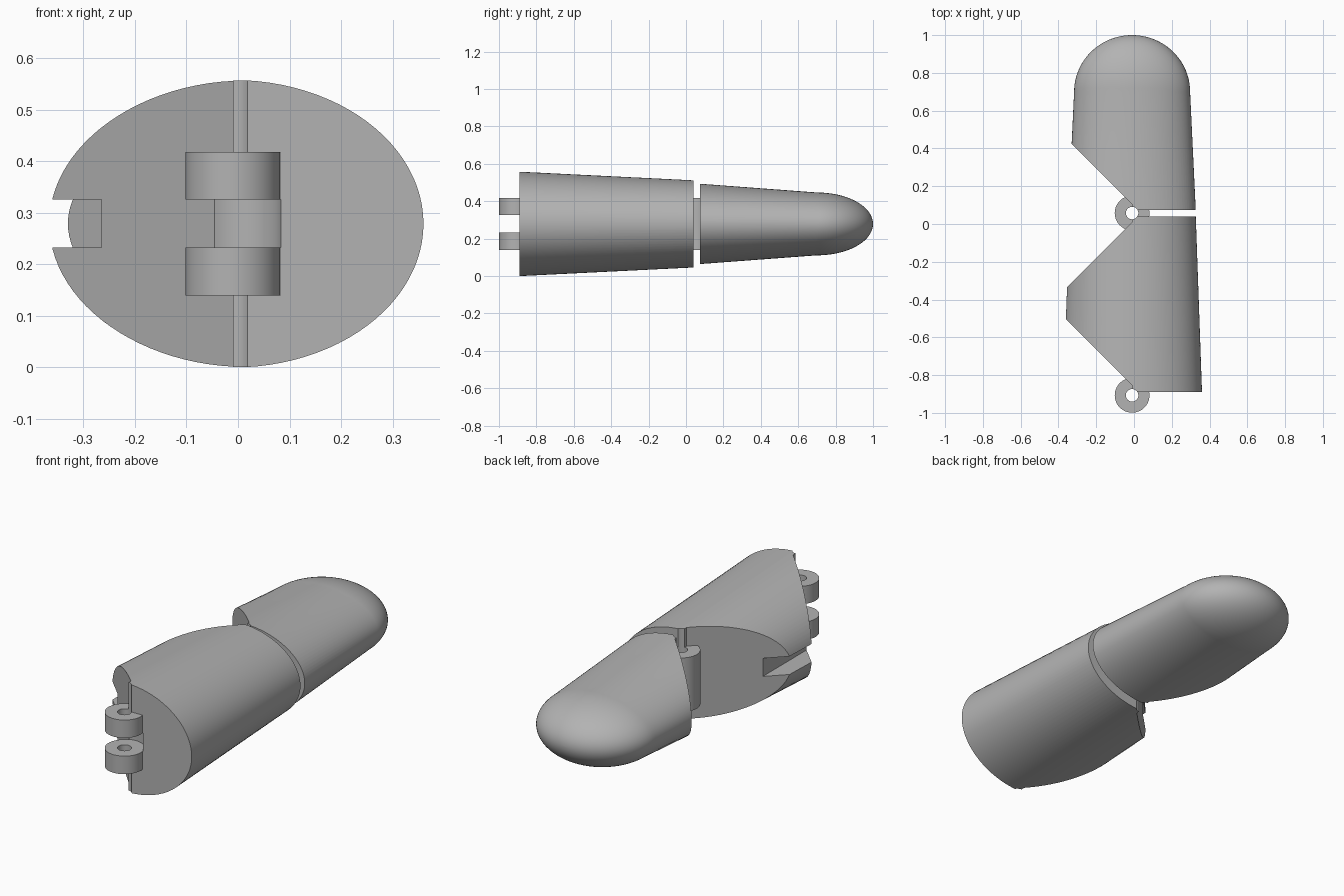
import bpy, bmesh, math

cube = bpy.data.objects.get("Cube")
if cube:
    bpy.data.objects.remove(cube, do_unlink=True)

grey = bpy.data.materials.new("Plain Grey")
grey.use_nodes = True
colour = (0.45, 0.45, 0.45, 1)
grey.diffuse_color = colour
grey.node_tree.nodes["Principled BSDF"].inputs["Base Color"].default_value = colour

CX, CZ = -0.01, 0.279           # finger axis
PIN_R, LUG_R, SLOT_R = 0.033, 0.092, 0.095
LOW, MID_LOW, MID_HIGH, HIGH = 0.14, 0.233, 0.326, 0.418
BASE_Y, JOINT_Y = -0.907, 0.058  # hinge axes


def finish(name, bm):
    bmesh.ops.recalc_face_normals(bm, faces=bm.faces)
    mesh = bpy.data.meshes.new(name)
    bm.to_mesh(mesh)
    bm.free()
    obj = bpy.data.objects.new(name, mesh)
    bpy.context.collection.objects.link(obj)
    mesh.materials.append(grey)
    return obj


def loft(name, sections, sides=96):
    """Skin elliptical sections (y, half width, half height) along y."""
    bm = bmesh.new()
    rings = []
    for y, rx, rz in sections:
        angles = [2 * math.pi * i / sides for i in range(sides)]
        rings.append([bm.verts.new((CX + rx * math.cos(a), y, CZ + rz * math.sin(a)))
                      for a in angles])
    for a, b in zip(rings, rings[1:]):
        for i in range(sides):
            j = (i + 1) % sides
            bm.faces.new((a[i], a[j], b[j], b[i]))
    bm.faces.new(rings[0])
    bm.faces.new(rings[-1])
    return finish(name, bm)


def prism(name, outline, z0, z1):
    bm = bmesh.new()
    base = bm.faces.new([bm.verts.new((x, y, z0)) for x, y in outline])
    top = bmesh.ops.extrude_face_region(bm, geom=[base])["geom"]
    bmesh.ops.translate(bm, vec=(0, 0, z1 - z0),
                        verts=[v for v in top if isinstance(v, bmesh.types.BMVert)])
    return finish(name, bm)


def cylinder(name, y, r, z0, z1, sides=64):
    outline = [(CX + r * math.cos(2 * math.pi * i / sides),
                y + r * math.sin(2 * math.pi * i / sides)) for i in range(sides)]
    return prism(name, outline, z0, z1)


def boolean(obj, cutter, operation="DIFFERENCE"):
    mod = obj.modifiers.new("cut", "BOOLEAN")
    mod.operation, mod.object, mod.solver = operation, cutter, "EXACT"
    bpy.context.view_layer.objects.active = obj
    bpy.ops.object.modifier_apply(modifier=mod.name)
    bpy.data.objects.remove(cutter, do_unlink=True)


def smooth(obj):
    bpy.ops.object.select_all(action="DESELECT")
    obj.select_set(True)
    bpy.context.view_layer.objects.active = obj
    bpy.ops.object.shade_smooth_by_angle(angle=math.radians(30))


def knuckle(name, y, z0, z1):
    lug = cylinder(name, y, LUG_R, z0, z1)
    boolean(lug, cylinder("pin_cutter", y, PIN_R, z0 - 0.1, z1 + 0.1))
    smooth(lug)


# Lower segment: tapered ellipse trimmed by two 45 degree bevels
lower = loft("lower_segment", [(-1, 0.374, 0.285), (-0.89, 0.37, 0.279), (0.1, 0.335, 0.23)])
boolean(lower, prism("trim", [(0.6, -0.89), (0.6, 0.04), (CX, 0.04), (CX, 0.01),
                              (-0.4425, -0.4225), (CX, -0.855), (CX, -0.89)], -1, 1),
        "INTERSECT")
boolean(lower, cylinder("slot", BASE_Y, SLOT_R, MID_LOW, MID_HIGH))
for z0, z1 in ((LOW, MID_LOW), (MID_HIGH, HIGH)):
    boolean(lower, cylinder("slot", JOINT_Y, SLOT_R, z0, z1))
for y in (BASE_Y, JOINT_Y):
    boolean(lower, cylinder("pin_cutter", y, PIN_R, -1, 1))
# Channel along the inner ridge
boolean(lower, prism("channel", [(-0.6, -1), (-0.265, -1), (-0.265, 0.3), (-0.6, 0.3)],
                     MID_LOW, MID_HIGH))
smooth(lower)

# Fingertip: tapered ellipse ending in a rounded cap
sections = [(0.03, 0.339, 0.218), (0.7, 0.307, 0.168)]
for i in range(1, 25):
    t = math.radians(89.5) * i / 24
    sections.append((0.7 + 0.3 * math.sin(t), 0.307 * math.cos(t), 0.168 * math.cos(t)))
tip = loft("fingertip", sections)
boolean(tip, prism("trim", [(0.6, 0.075), (0.6, 1.2), (-0.6, 1.2), (-0.6, 0.695),
                            (CX, 0.105), (CX, 0.075)], -1, 1), "INTERSECT")
boolean(tip, cylinder("slot", JOINT_Y, SLOT_R, MID_LOW, MID_HIGH))
boolean(tip, cylinder("pin_cutter", JOINT_Y, PIN_R, -1, 1))
smooth(tip)

# Hinge knuckles
for place, y in (("base", BASE_Y), ("joint", JOINT_Y)):
    knuckle(place + "_lower_knuckle", y, LOW, MID_LOW)
    knuckle(place + "_upper_knuckle", y, MID_HIGH, HIGH)
knuckle("joint_middle_knuckle", JOINT_Y, MID_LOW, MID_HIGH)
